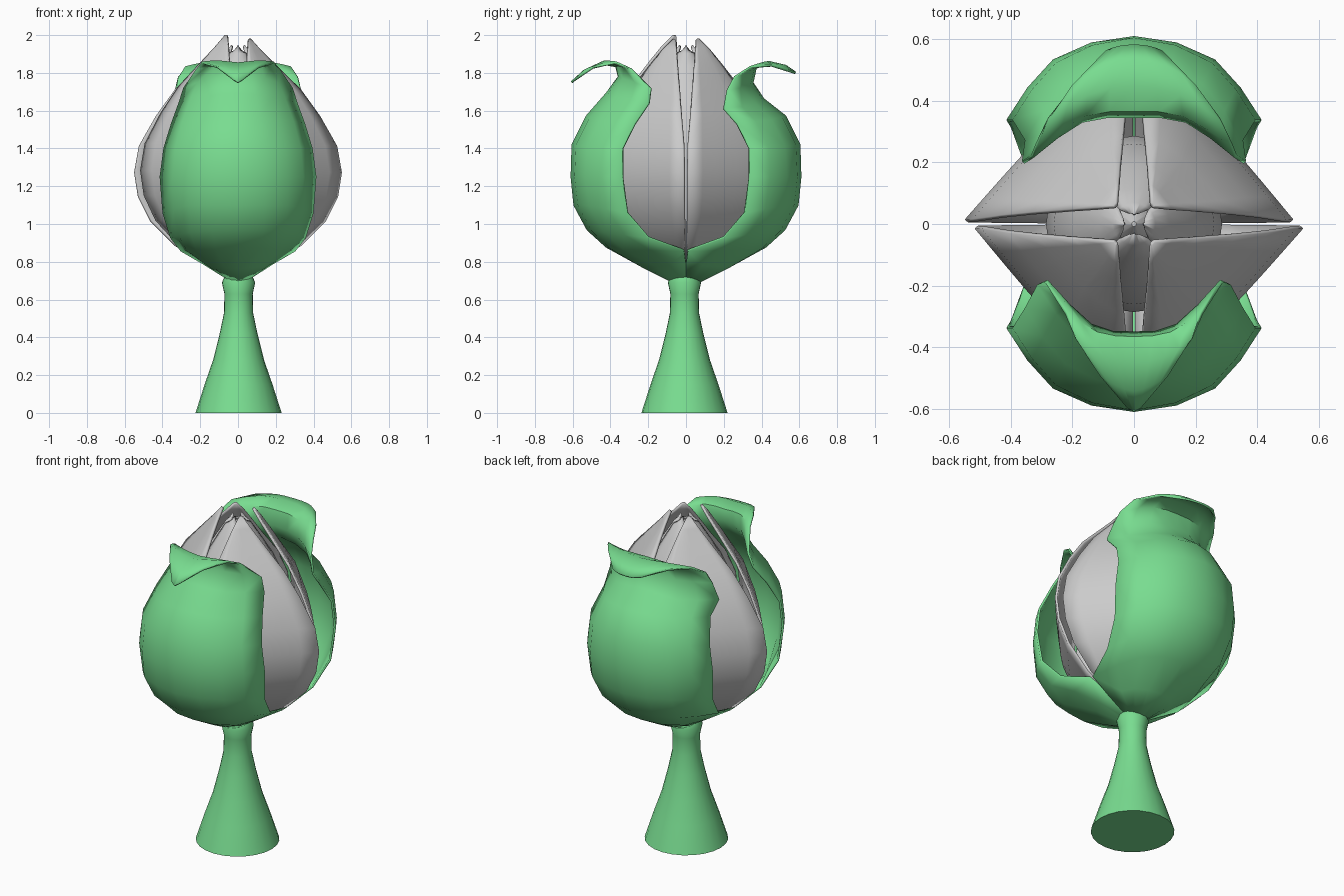
import bpy, bmesh, math
from mathutils import Vector

if "Cube" in bpy.data.objects:
    bpy.data.objects.remove(bpy.data.objects["Cube"])

green = bpy.data.materials.new("leaf_green")
green.diffuse_color = (0.19, 0.72, 0.28, 1)
green.use_nodes = True
green.node_tree.nodes["Principled BSDF"].inputs["Base Color"].default_value = green.diffuse_color


def make_object(name, rows, mat=None, closed=False, thickness=0.0):
    """Skin a grid of point rows, smooth it and optionally give it thickness."""
    bm = bmesh.new()
    grid = [[bm.verts.new(p) for p in row] for row in rows]
    n = len(rows[0])
    for a, b in zip(grid, grid[1:]):
        for i in range(n if closed else n - 1):
            j = (i + 1) % n
            bm.faces.new((a[i], a[j], b[j], b[i]))
    if closed:
        bm.faces.new(grid[0][::-1])
        bm.faces.new(grid[-1])
        bmesh.ops.recalc_face_normals(bm, faces=bm.faces)
    me = bpy.data.meshes.new(name)
    bm.to_mesh(me)
    bm.free()
    ob = bpy.data.objects.new(name, me)
    bpy.context.collection.objects.link(ob)
    if mat:
        me.materials.append(mat)
    bpy.ops.object.select_all(action='DESELECT')
    ob.select_set(True)
    bpy.context.view_layer.objects.active = ob
    bpy.ops.object.shade_smooth_by_angle(angle=math.radians(50))
    if thickness:
        mod = ob.modifiers.new("thickness", 'SOLIDIFY')
        mod.thickness = thickness
        mod.offset = 0
    return ob


def refine(pts):
    """Insert a smooth midpoint between neighbouring points."""
    out = []
    for i in range(len(pts) - 1):
        p1, p2 = pts[i], pts[i + 1]
        p0 = pts[i - 1] if i else 2 * p1 - p2
        p3 = pts[i + 2] if i + 2 < len(pts) else 2 * p2 - p1
        out += [p1, (9 * (p1 + p2) - p0 - p3) / 16]
    return out + [pts[-1]]


# Flared stem
stem = [(0, .228), (.15, .18), (.28, .135), (.42, .1), (.53, .077),
        (.63, .075), (.69, .088), (.72, .075)]
make_object("stem", [[(.003 + r * math.cos(k * math.tau / 24),
                       -.008 + r * math.sin(k * math.tau / 24), z)
                      for k in range(24)] for z, r in stem], green, closed=True)

# Sepal rows: centre (y, z), shoulder (x, y, z), edge (x, y, z)
body = [
    (.05, .685, .04, .03, .70, .06, .00, .715),
    (.22, .77, .13, .16, .78, .18, .00, .79),
    (.42, .88, .22, .33, .87, .30, .01, .86),
    (.52, .97, .25, .43, .96, .355, .20, .93),
    (.59, 1.10, .26, .51, 1.10, .395, .31, 1.06),
    (.605, 1.25, .26, .53, 1.25, .41, .335, 1.25),
    (.60, 1.42, .25, .52, 1.41, .39, .335, 1.40),
    (.525, 1.57, .22, .45, 1.55, .35, .27, 1.53)]
front_curl = [
    (.42, 1.69, .18, .37, 1.67, .31, .195, 1.64),
    (.355, 1.78, .14, .33, 1.77, .285, .185, 1.72),
    (.37, 1.835, .12, .355, 1.84, .22, .29, 1.82),
    (.45, 1.85, .10, .43, 1.86, .19, .37, 1.855),
    (.54, 1.81, .06, .52, 1.82, .11, .49, 1.83),
    (.605, 1.75, .01, .60, 1.755, .02, .595, 1.76)]
back_curl = [
    (.41, 1.66, .20, .37, 1.63, .36, .20, 1.61),
    (.35, 1.75, .17, .335, 1.73, .33, .22, 1.71),
    (.37, 1.83, .16, .355, 1.82, .315, .26, 1.78),
    (.45, 1.855, .15, .42, 1.855, .28, .34, 1.83),
    (.53, 1.835, .11, .51, 1.84, .20, .45, 1.84),
    (.58, 1.80, .05, .575, 1.80, .09, .56, 1.805)]
for name, side, curl in (("front_sepal", -1, front_curl), ("back_sepal", 1, back_curl)):
    rows = []
    for cy, cz, mx, my, mz, ex, ey, ez in body + curl:
        rows.append(refine([Vector((x, side * y, z)) for x, y, z in (
            (-ex, ey, ez), (-mx, my, mz), (0, cy, cz), (mx, my, mz), (ex, ey, ez))]))
    make_object(name, rows, green, thickness=.012)

# Petal rows: height, reach in x, reach in y, gap from the centre planes
petal = [
    (.72, .05, .05, .002), (.80, .18, .16, .004), (.89, .33, .31, .006),
    (1.02, .46, .43, .008), (1.15, .525, .49, .01), (1.28, .545, .51, .01),
    (1.42, .52, .49, .012), (1.58, .43, .41, .025), (1.72, .33, .29, .035),
    (1.85, .20, .19, .045), (1.93, .12, .125, .05), (1.99, .065, .065, .055)]
section = [(1, 0), (.76, .29), (.57, .51), (.3, .8), (0, 1)]


def petal_rows(sx, sy, reach, lift):
    """One quadrant of the outer ring; reach scales its side tip."""
    rows = []
    for z, a, b, g in petal:
        a = g + (a - g) * reach
        rows.append(refine([Vector((sx * (g + (a - g) * u), sy * (g + (b - g) * v),
                                    z + lift * (z - .72))) for u, v in section]))
    return rows


# Four outer petals, opposite ones slightly longer
for sx, sy, name, reach, lift in ((-1, -1, "front_left", .94, .006), (1, -1, "front_right", 1, -.012),
                                  (-1, 1, "back_left", 1, -.012), (1, 1, "back_right", .94, -.01)):
    make_object(name + "_petal", petal_rows(sx, sy, reach, lift), thickness=.014)

# Four slim inner petals closing the heart of the bud: height, radius
inner = [(.76, .04), (.9, .17), (1.1, .25), (1.35, .28), (1.55, .255),
         (1.7, .19), (1.83, .11), (1.9, .065)]
for k in range(4):
    rows = []
    for z, r in inner:
        rows.append([(r * math.cos(t), r * math.sin(t), z) for t in
                     (math.radians(90 * k - 45 + 15 * i) for i in range(7))])
    tip = math.radians(90 * k)
    rows.append([((.03 + .002 * abs(i - 3)) * math.cos(tip + .12 * (i - 3)),
                  (.03 + .002 * abs(i - 3)) * math.sin(tip + .12 * (i - 3)),
                  1.945 - .012 * abs(i - 3)) for i in range(7)])
    make_object("inner_petal_%d" % (k + 1), rows, thickness=.012)

# Small closed core between the inner petals
make_object("bud_core", [[(r * math.cos(k * math.tau / 10), r * math.sin(k * math.tau / 10), z)
                          for k in range(10)]
                         for z, r in ((1.75, .1), (1.85, .06), (1.92, .008))], closed=True)
